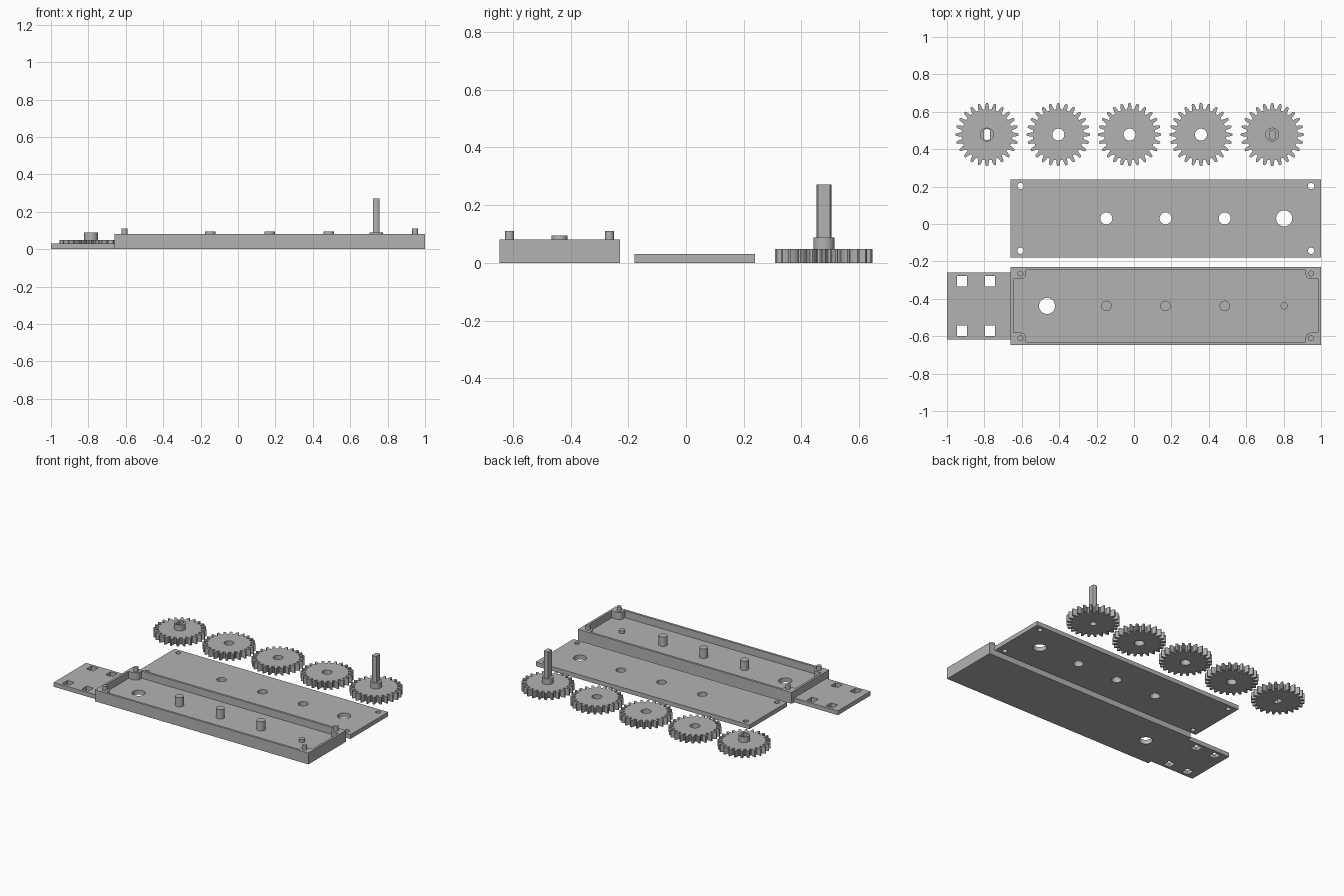
import bpy, bmesh
from math import sin, cos, pi, radians, asin

cube = bpy.data.objects.get("Cube")
if cube:
    bpy.data.objects.remove(cube, do_unlink=True)

grey = bpy.data.materials.new("plain grey")
grey.use_nodes = True
GREY = (0.45, 0.45, 0.45, 1)
grey.diffuse_color = GREY
grey.node_tree.nodes["Principled BSDF"].inputs["Base Color"].default_value = GREY


# Outline helpers
def circle(x, y, r, n=32):
    return [(x + r * cos(2 * pi * i / n), y + r * sin(2 * pi * i / n)) for i in range(n)]


def rect(x, y, w, d):
    return [(x + sx * w / 2, y + sy * d / 2) for sx, sy in ((-1, -1), (1, -1), (1, 1), (-1, 1))]


def double_flat(x, y, r, half):
    """Circle with two flats facing left and right."""
    a = asin(half / r)
    pts = []
    for mid in (pi / 2, -pi / 2):
        pts += [(x + r * cos(mid - a + 2 * a * i / 8), y + r * sin(mid - a + 2 * a * i / 8))
                for i in range(9)]
    return pts


def gear_outline(x, y, teeth=24, root=0.136, tip=0.169):
    # half-tooth as (fraction of pitch, fraction of tooth height)
    half = [(0.38, 0), (0.30, 0.08), (0.25, 0.45), (0.17, 0.85), (0.09, 1)]
    tooth = [(-f, h) for f, h in half] + [(f, h) for f, h in reversed(half)]
    pts = []
    for i in range(teeth):
        for f, h in tooth:
            a = pi / 2 + 2 * pi * (i + f) / teeth
            r = root + (tip - root) * h
            pts.append((x + r * cos(a), y + r * sin(a)))
    return pts


def extrude(name, outlines, z0, z1):
    """Solid from a filled outline; nested outlines become holes."""
    curve = bpy.data.curves.new(name, 'CURVE')
    curve.dimensions = '2D'
    curve.fill_mode = 'BOTH'
    curve.extrude = (z1 - z0) / 2
    for pts in outlines:
        spline = curve.splines.new('POLY')
        spline.points.add(len(pts) - 1)
        for p, (x, y) in zip(spline.points, pts):
            p.co = (x, y, 0, 1)
        spline.use_cyclic_u = True
    ob = bpy.data.objects.new(name, curve)
    ob.location.z = (z0 + z1) / 2
    bpy.context.collection.objects.link(ob)
    bpy.ops.object.select_all(action='DESELECT')
    ob.select_set(True)
    bpy.context.view_layer.objects.active = ob
    bpy.ops.object.convert(target='MESH')
    ob = bpy.context.view_layer.objects.active
    bm = bmesh.new()
    bm.from_mesh(ob.data)
    bmesh.ops.remove_doubles(bm, verts=bm.verts, dist=1e-5)
    bmesh.ops.recalc_face_normals(bm, faces=bm.faces)
    bm.to_mesh(ob.data)
    bm.free()
    ob.data.materials.clear()
    ob.data.materials.append(grey)
    bpy.ops.object.shade_smooth_by_angle(angle=radians(30))
    return ob


# Shared sizes
CX, LENGTH, WIDTH = 0.17, 1.66, 0.418
LID_Y, TRAY_Y, GEAR_Y = 0.03, -0.438, 0.478
POST_X, POST_Y = 0.777, 0.173
FLOOR, WALL_TOP, GEAR_H, HUB_H = 0.03, 0.08, 0.048, 0.088
AXLES = (-0.148, 0.169, 0.485)
SHAFT_X = 0.803
CORNERS = [(1, 1), (-1, 1), (-1, -1), (1, -1)]

# Lid with axle, shaft and corner peg holes
lid = [rect(CX, LID_Y, LENGTH, WIDTH), circle(SHAFT_X, LID_Y, 0.043)]
lid += [circle(x, LID_Y, 0.032) for x in AXLES]
lid += [circle(CX + sx * POST_X, LID_Y + sy * POST_Y, 0.017) for sx, sy in CORNERS]
extrude("lid_plate", lid, 0, FLOOR)

# Tray walls, with rounded posts filling the inner corners
THICK, POST_R = 0.016, 0.03
inner = []
for sx, sy in CORNERS:
    px, py = CX + sx * POST_X, TRAY_Y + sy * POST_Y
    wx, wy = CX + sx * (LENGTH / 2 - THICK), TRAY_Y + sy * (WIDTH / 2 - THICK)
    corner = [(wx, py - sy * POST_R)]
    corner += [(px - sx * POST_R * sin(t * pi / 16), py - sy * POST_R * cos(t * pi / 16))
               for t in range(9)]
    corner.append((px - sx * POST_R, wy))
    inner += corner if sx * sy > 0 else corner[::-1]
extrude("tray_walls", [rect(CX, TRAY_Y, LENGTH, WIDTH), inner], 0, WALL_TOP)
extrude("tray_floor", [inner, circle(-0.465, TRAY_Y, 0.043)], 0, FLOOR)

# Pegs on the posts, axle pins and the short shaft pin
for sx, sy in CORNERS:
    extrude("corner_peg", [circle(CX + sx * POST_X, TRAY_Y + sy * POST_Y, 0.0155)],
            WALL_TOP, 0.11)
for x in AXLES:
    extrude("axle_pin", [circle(x, TRAY_Y, 0.028)], FLOOR, 0.095)
extrude("shaft_pin", [circle(SHAFT_X, TRAY_Y, 0.019)], FLOOR, 0.05)

# Mounting tab with four square slots
tab = [rect(-0.83, TRAY_Y, 0.34, 0.36)]
tab += [rect(x, TRAY_Y + s * 0.133, 0.052, 0.056) for x in (-0.92, -0.77) for s in (-1, 1)]
extrude("mounting_tab", tab, 0, FLOOR)

# Gears: drive gear, three idlers, output gear
gear_xs = [-0.786 + 0.3813 * i for i in range(5)]
first, last = gear_xs[0], gear_xs[-1]
bore = double_flat(first, GEAR_Y, 0.029, 0.017)
extrude("drive_gear", [gear_outline(first, GEAR_Y), bore], 0, GEAR_H)
extrude("drive_hub", [circle(first, GEAR_Y, 0.037), bore], GEAR_H, HUB_H)
for x in gear_xs[1:-1]:
    extrude("idler_gear", [gear_outline(x, GEAR_Y), circle(x, GEAR_Y, 0.032)], 0, GEAR_H)
extrude("output_gear", [gear_outline(last, GEAR_Y), circle(last, GEAR_Y, 0.021)], 0, GEAR_H)
extrude("output_hub", [circle(last, GEAR_Y, 0.037)], GEAR_H, HUB_H)
extrude("output_shaft", [double_flat(last, GEAR_Y, 0.026, 0.0165)], HUB_H, 0.272)
